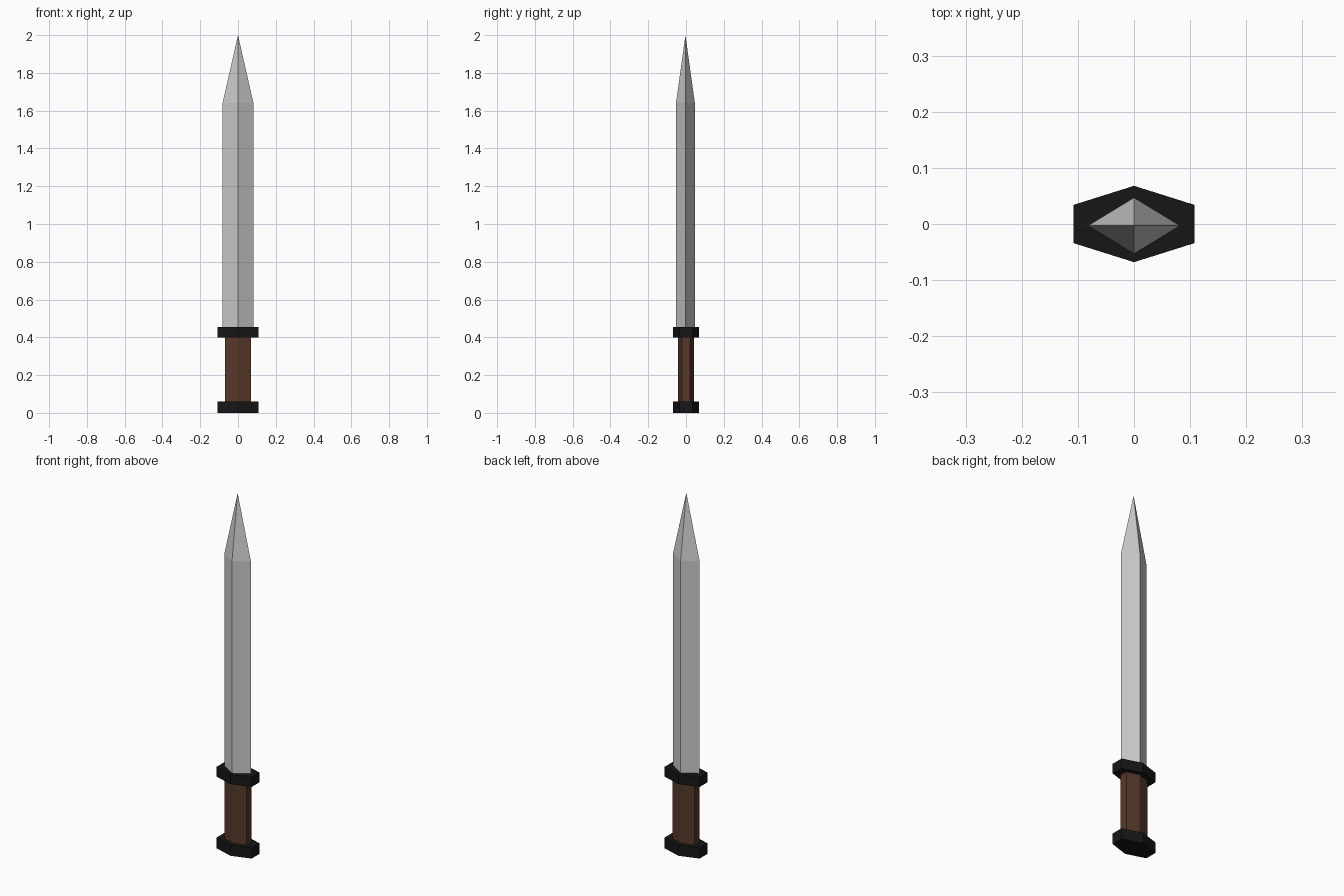
import bpy
import bmesh

if "Cube" in bpy.data.objects:
    bpy.data.objects.remove(bpy.data.objects["Cube"])


def material(name, color):
    mat = bpy.data.materials.new(name)
    mat.diffuse_color = (*color, 1)
    mat.use_nodes = True
    mat.node_tree.nodes["Principled BSDF"].inputs["Base Color"].default_value = mat.diffuse_color
    return mat


def loft(name, profile, levels, mat=None):
    """Extrude an outline through (z, scale) levels; scale 0 closes to a point."""
    bm = bmesh.new()
    rings = [[bm.verts.new((x * s, y * s if s else -0.003, z)) for x, y in profile]
             for z, s in levels]
    for low, high in zip(rings, rings[1:]):
        for i in range(len(profile)):
            j = (i + 1) % len(profile)
            bm.faces.new((low[i], low[j], high[j], high[i]))
    bm.faces.new(rings[0][::-1])
    bm.faces.new(rings[-1])
    bmesh.ops.remove_doubles(bm, verts=bm.verts, dist=0.0001)
    bmesh.ops.recalc_face_normals(bm, faces=bm.faces)
    mesh = bpy.data.meshes.new(name)
    bm.to_mesh(mesh)
    bm.free()
    obj = bpy.data.objects.new(name, mesh)
    bpy.context.collection.objects.link(obj)
    if mat:
        mesh.materials.append(mat)
    return obj


def hexagon(half_x, half_y, flat_y):
    return [(half_x, -flat_y), (half_x, flat_y), (0, half_y),
            (-half_x, flat_y), (-half_x, -flat_y), (0, -half_y)]


black = material("black", (0.008, 0.008, 0.008))
brown = material("brown", (0.09, 0.04, 0.022))

# Pommel and guard share one stretched hexagon
collar = hexagon(0.108, 0.068, 0.034)
loft("pommel", collar, [(0, 1), (0.06, 1)], black)
loft("guard", collar, [(0.4, 1), (0.455, 1)], black)

# Grip
loft("grip", hexagon(0.068, 0.042, 0.022), [(0.06, 1), (0.4, 1)], brown)

# Diamond-section blade with a pointed tip
diamond = [(0.082, -0.003), (0, 0.047), (-0.082, -0.003), (0, -0.053)]
loft("blade", diamond, [(0.455, 1), (1.64, 1), (2.0, 0.0005)])
# Weld the tiny tip ring into one point
tip = bpy.data.objects["blade"].data
bm = bmesh.new()
bm.from_mesh(tip)
bmesh.ops.pointmerge(bm, verts=[v for v in bm.verts if v.co.z > 1.9],
                     merge_co=(0, -0.003, 2.0))
bm.to_mesh(tip)
bm.free()
